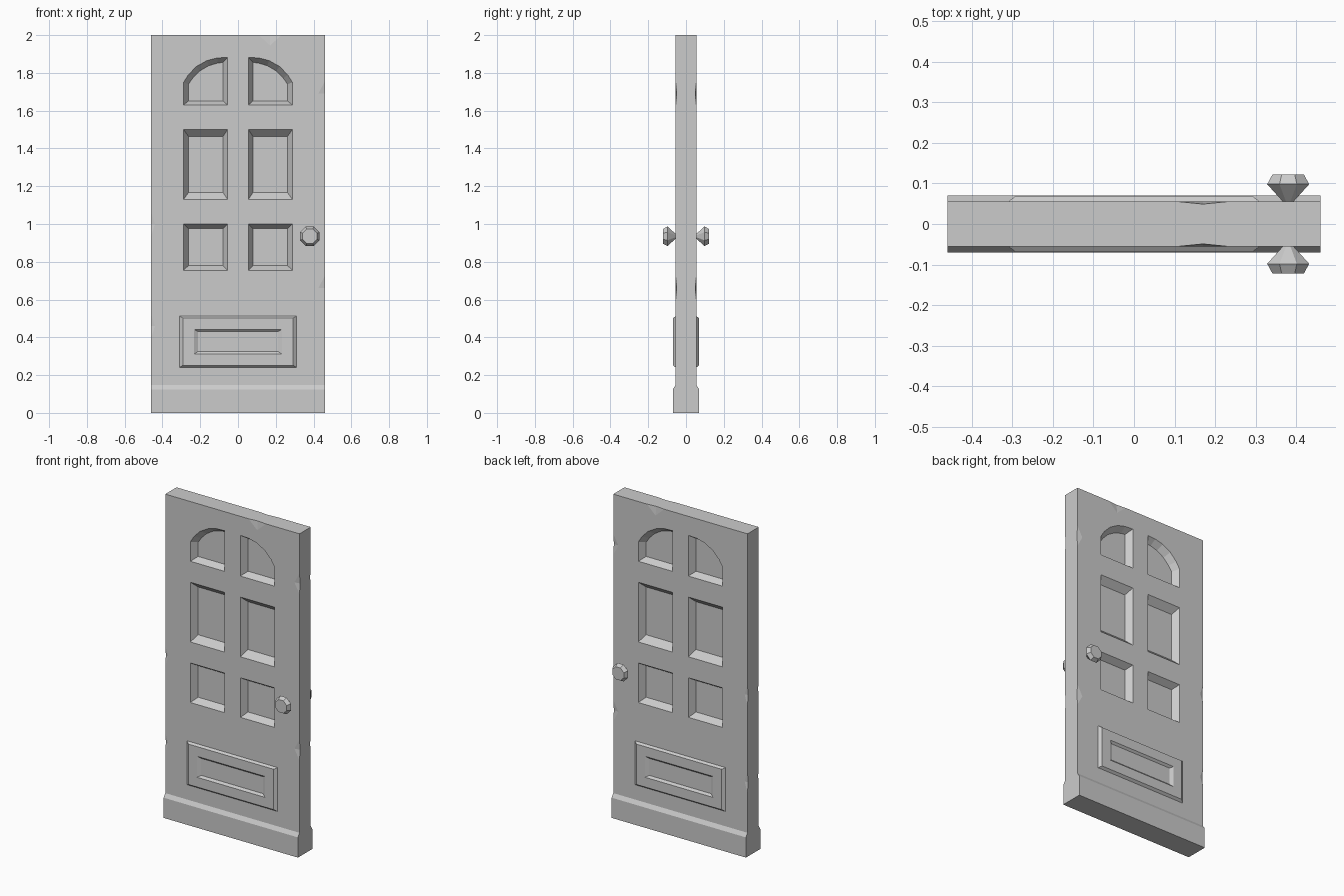
import bpy, bmesh, math
from mathutils import Vector

if "Cube" in bpy.data.objects:
    bpy.data.objects.remove(bpy.data.objects["Cube"])

HALF = 0.055  # half thickness of the slab


def finish(bm, name):
    bmesh.ops.recalc_face_normals(bm, faces=bm.faces)
    mesh = bpy.data.meshes.new(name)
    bm.to_mesh(mesh)
    bm.free()
    obj = bpy.data.objects.new(name, mesh)
    bpy.context.collection.objects.link(obj)
    return obj


def loft(bm, rings):
    """Closed solid through rings of equal point count."""
    loops = [[bm.verts.new(p) for p in ring] for ring in rings]
    n = len(loops[0])
    for a, b in zip(loops, loops[1:]):
        for i in range(n):
            j = (i + 1) % n
            bm.faces.new((a[i], a[j], b[j], b[i]))
    bm.faces.new(loops[0])
    bm.faces.new(loops[-1])


def ring(outline, y, sx=1):
    return [(sx * x, y, z) for x, z in outline]


def rect(x0, x1, z0, z1):
    return [(x0, z0), (x1, z0), (x1, z1), (x0, z1)]


# slab with thickened kick board, as one profile swept across the width
side = [(0.07, 0), (0.07, 0.125), (HALF, 0.148), (HALF, 2)]
profile = side + [(-y, z) for y, z in reversed(side)]
bm = bmesh.new()
loft(bm, [[(x, y, z) for y, z in profile] for x in (-0.46, 0.46)])
door = finish(bm, "door_slab")

# bevelled window recesses, on both faces
arch_out = [(0.055, 1.63), (0.288, 1.63), (0.288, 1.75), (0.263, 1.79),
            (0.22, 1.834), (0.165, 1.865), (0.11, 1.879), (0.055, 1.882)]
arch_in = [(0.08, 1.652), (0.262, 1.652), (0.262, 1.74), (0.24, 1.772),
           (0.203, 1.81), (0.155, 1.838), (0.108, 1.852), (0.08, 1.855)]
recesses = [
    (arch_out, arch_in),
    (rect(0.055, 0.288, 1.13, 1.5), rect(0.08, 0.262, 1.167, 1.463)),
    (rect(0.055, 0.288, 0.755, 1.0), rect(0.08, 0.262, 0.78, 0.975)),
]
bm = bmesh.new()
for outer, inner in recesses:
    for sx in (-1, 1):
        for sy in (-1, 1):
            loft(bm, [ring(outer, sy * 0.1, sx), ring(outer, sy * HALF, sx),
                      ring(inner, sy * 0.016, sx)])


# small chips knocked out of the slab edges
def chip(centre, along, inward, length, width, sy):
    c, a, i = Vector(centre), Vector(along), Vector(inward)
    c.y = sy * HALF
    out = Vector((0, sy, 0))
    points = [c - a * length / 2, c + a * length / 2, c + i * width,
              c - out * 0.006, c + out * 0.02 - i * 0.02]
    verts = [bm.verts.new(p) for p in points]
    bmesh.ops.convex_hull(bm, input=verts)


for sy in (-1, 1):
    chip((0.17, 0, 2), (1, 0, 0), (0, 0, -1), 0.12, 0.055, sy)
    for x, z, width in ((0.46, 1.69, 0.035), (0.46, 0.66, 0.035),
                        (-0.46, 1.0, 0.02), (-0.46, 0.46, 0.02)):
        chip((x, 0, z), (0, 0, 1), (-math.copysign(1, x), 0, 0), 0.13, width, sy)
cutter = finish(bm, "recess_cutter")
cutter.hide_render = True

mod = door.modifiers.new("recesses", "BOOLEAN")
mod.operation = "DIFFERENCE"
mod.solver = "EXACT"
mod.object = cutter
bpy.context.view_layer.objects.active = door
bpy.ops.object.modifier_apply(modifier=mod.name)
bpy.data.objects.remove(cutter)

# raised lower panel and octagonal knob on each face
for label, sy in (("front", -1), ("back", 1)):
    bm = bmesh.new()
    steps = [(0.31, 0.24, 0.512, 0.045), (0.31, 0.24, 0.512, HALF),
             (0.292, 0.252, 0.502, 0.069), (0.232, 0.312, 0.442, 0.069),
             (0.212, 0.325, 0.43, 0.057)]
    loft(bm, [ring(rect(-w, w, z0, z1), sy * y) for w, z0, z1, y in steps])
    finish(bm, label + "_lower_panel")

    bm = bmesh.new()
    angles = [math.radians(22.5 + 45 * i) for i in range(8)]
    loft(bm, [[(0.38 + r * math.cos(a), sy * y, 0.935 + r * math.sin(a)) for a in angles]
              for r, y in ((0.015, 0.05), (0.015, 0.056), (0.056, 0.098), (0.042, 0.122))])
    finish(bm, label + "_knob")
